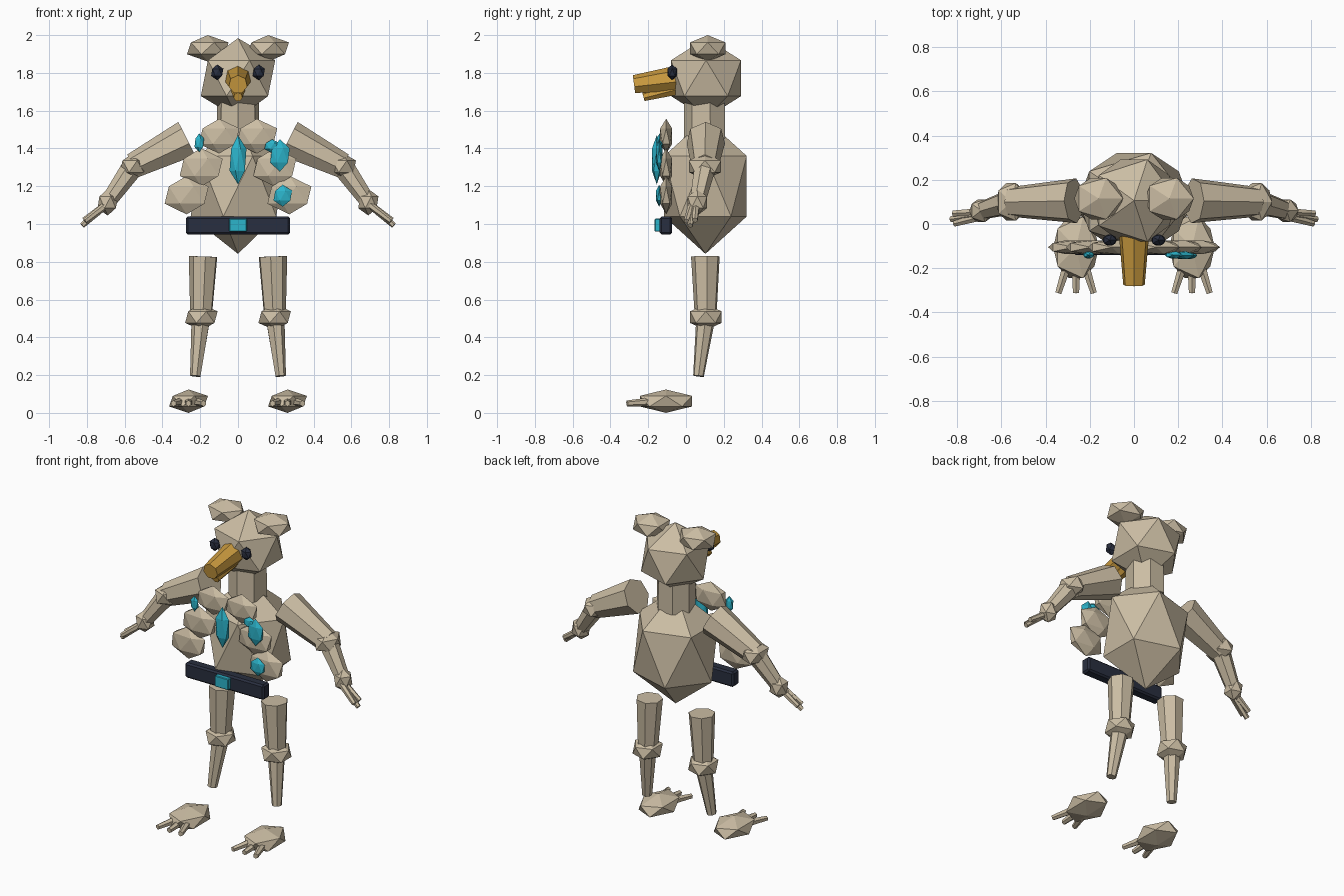
import bpy
import bmesh
from mathutils import Matrix, Vector

if "Cube" in bpy.data.objects:
    bpy.data.objects.remove(bpy.data.objects["Cube"], do_unlink=True)


def material(name, rgb):
    mat = bpy.data.materials.new(name)
    mat.use_nodes = True
    mat.diffuse_color = (*rgb, 1)
    mat.node_tree.nodes["Principled BSDF"].inputs["Base Color"].default_value = (*rgb, 1)
    return mat


TAN = material("tan plumage", (0.60, 0.51, 0.37))
GOLD = material("golden beak", (0.60, 0.33, 0.05))
NAVY = material("dark navy", (0.022, 0.028, 0.05))
CYAN = material("cyan crystal", (0.025, 0.46, 0.60))


def finish(bm, name, mat):
    mesh = bpy.data.meshes.new(name)
    bm.to_mesh(mesh)
    bm.free()
    mesh.materials.append(mat)
    obj = bpy.data.objects.new(name, mesh)
    bpy.context.scene.collection.objects.link(obj)
    return obj


def gem(name, centre, size, mat=TAN):
    """Icosahedron stretched to the given radii."""
    bm = bmesh.new()
    bmesh.ops.create_icosphere(bm, subdivisions=1, radius=1)
    bmesh.ops.transform(bm, verts=bm.verts,
                        matrix=Matrix.Translation(centre) @ Matrix.Diagonal((*size, 1)))
    return finish(bm, name, mat)


def limb(name, start, end, r1, r2, mat=TAN, sides=7):
    """Tapered prism between two points."""
    a, b = Vector(start), Vector(end)
    axis = b - a
    turn = axis.to_track_quat("Z", "Y").to_matrix().to_4x4()
    bm = bmesh.new()
    bmesh.ops.create_cone(bm, cap_ends=True, segments=sides, radius1=r1, radius2=r2,
                          depth=axis.length)
    bmesh.ops.transform(bm, verts=bm.verts, matrix=Matrix.Translation((a + b) / 2) @ turn)
    return finish(bm, name, mat)


def block(name, centre, size, bevel, mat):
    bm = bmesh.new()
    bmesh.ops.create_cube(bm, size=1)
    bmesh.ops.transform(bm, verts=bm.verts,
                        matrix=Matrix.Translation(centre) @ Matrix.Diagonal((*size, 1)))
    obj = finish(bm, name, mat)
    mod = obj.modifiers.new("Bevel", "BEVEL")
    mod.width = bevel
    mod.segments = 1
    return obj


# Torso, neck and head
gem("body", (0, 0.103, 1.2), (0.28, 0.257, 0.358))
limb("neck", (0, 0.103, 1.45), (0, 0.103, 1.66), 0.115, 0.113)
gem("head", (0, 0.106, 1.772), (0.22, 0.218, 0.212))

# Beak
limb("upper_beak", (0, -0.05, 1.768), (0, -0.275, 1.738), 0.07, 0.05, GOLD)
limb("lower_beak", (0, -0.05, 1.72), (0, -0.225, 1.672), 0.04, 0.024, GOLD)

# Belt and buckle
block("belt", (0, -0.107, 0.992), (0.55, 0.065, 0.095), 0.01, NAVY)
block("buckle", (0, -0.148, 0.994), (0.094, 0.035, 0.07), 0.004, CYAN)

# Crystals on the chest
crystals = [
    ("centre_crystal", (0, -0.155, 1.34), (0.05, 0.03, 0.13)),
    ("right_crystal", (-0.205, -0.14, 1.43), (0.028, 0.018, 0.05)),
    ("left_upper_crystal", (0.18, -0.14, 1.412), (0.045, 0.018, 0.036)),
    ("left_middle_crystal", (0.222, -0.142, 1.363), (0.058, 0.02, 0.085)),
    ("left_lower_crystal", (0.237, -0.142, 1.15), (0.055, 0.02, 0.058)),
]
for name, centre, size in crystals:
    gem(name, centre, size, CYAN)

for side, s in (("left", 1), ("right", -1)):
    # Ears and eyes
    gem(side + "_ear", (s * 0.16, 0.115, 1.93), (0.123, 0.11, 0.07))
    gem(side + "_eye", (s * 0.11, -0.073, 1.803), (0.036, 0.029, 0.042), NAVY)

    # Chest feathers
    for row, x, z, rx, rz in (("upper", 0.1, 1.465, 0.12, 0.092),
                              ("middle", 0.195, 1.3, 0.127, 0.102),
                              ("lower", 0.272, 1.153, 0.13, 0.102)):
        gem(f"{side}_{row}_feather", (s * x, -0.105, z), (rx, 0.037, rz))

    # Arm
    elbow, wrist = (s * 0.555, 0.1, 1.305), (s * 0.69, 0.06, 1.115)
    limb(side + "_upper_arm", (s * 0.27, 0.105, 1.447), elbow, 0.104, 0.07)
    gem(side + "_elbow", elbow, (0.078, 0.1, 0.07))
    limb(side + "_forearm", elbow, wrist, 0.06, 0.042)
    gem(side + "_wrist", wrist, (0.06, 0.06, 0.07))
    for i, (x, y, z) in enumerate(((0.825, 0.022, 0.992), (0.81, 0.002, 1.015),
                                   (0.815, 0.048, 1.02))):
        limb(f"{side}_finger_{i + 1}", (s * 0.7, y * 0.5 + 0.03, 1.1), (s * x, y, z),
             0.02, 0.015, sides=6)

    # Leg
    knee = (s * 0.194, 0.105, 0.507)
    limb(side + "_thigh", (s * 0.183, 0.104, 0.828), knee, 0.078, 0.059)
    gem(side + "_knee", knee, (0.096, 0.098, 0.069))
    limb(side + "_shin", knee, (s * 0.225, 0.066, 0.195), 0.052, 0.029)

    # Foot and toes
    gem(side + "_foot", (s * 0.262, -0.106, 0.062), (0.115, 0.163, 0.062))
    for i, spread in enumerate((-1, 0, 1)):
        limb(f"{side}_toe_{i + 1}", (s * 0.262 + spread * 0.035, -0.17, 0.06),
             (s * 0.262 + spread * 0.08, -0.312, 0.05), 0.024, 0.016, sides=6)
